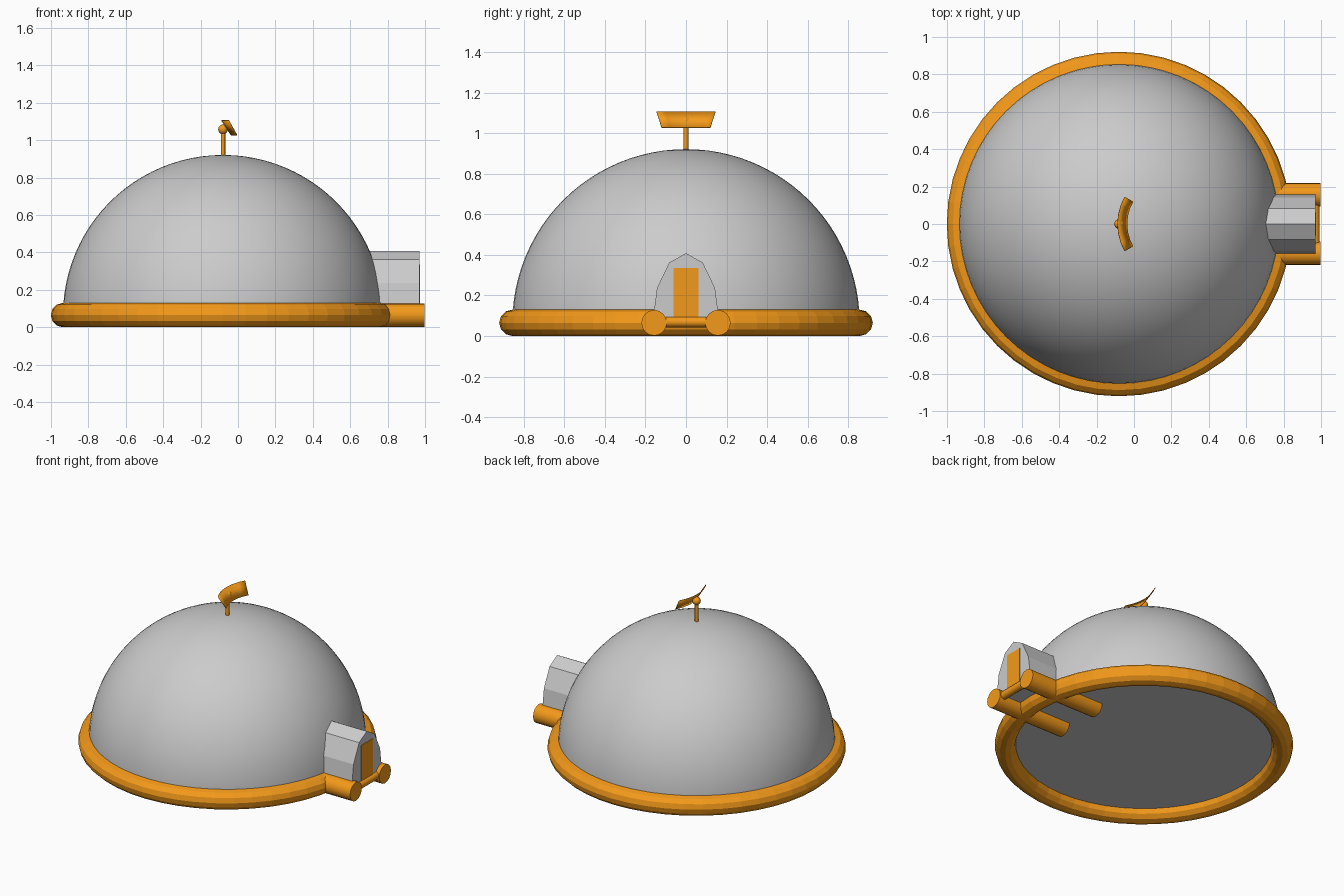
import bpy, bmesh, math
from mathutils import Vector

if "Cube" in bpy.data.objects:
    bpy.data.objects.remove(bpy.data.objects["Cube"])

CX = -0.08     # dome centre in x
R = 0.856      # dome and ring radius
T = 0.065      # ring tube radius, also the floor height

orange = bpy.data.materials.new("orange")
orange.diffuse_color = (0.9, 0.32, 0.01, 1)
orange.use_nodes = True
orange.node_tree.nodes["Principled BSDF"].inputs["Base Color"].default_value = orange.diffuse_color


def finish(obj, name, coloured=True, smooth=False):
    obj.name = name
    if coloured:
        obj.data.materials.append(orange)
    if smooth:
        bpy.ops.object.select_all(action='DESELECT')
        obj.select_set(True)
        bpy.context.view_layer.objects.active = obj
        bpy.ops.object.shade_smooth_by_angle(angle=math.radians(35))
    return obj


def rod(name, a, b, r, sides=16):
    a, b = Vector(a), Vector(b)
    bpy.ops.mesh.primitive_cylinder_add(vertices=sides, radius=r, depth=(b - a).length,
                                        location=(a + b) / 2)
    o = bpy.context.object
    o.rotation_euler = (b - a).to_track_quat('Z', 'Y').to_euler()
    return finish(o, name, smooth=True)


def mesh_object(name, bm, **kw):
    bmesh.ops.recalc_face_normals(bm, faces=bm.faces)
    me = bpy.data.meshes.new(name)
    bm.to_mesh(me)
    bm.free()
    o = bpy.data.objects.new(name, me)
    bpy.context.collection.objects.link(o)
    return finish(o, name, **kw)


# dome: half sphere with a flat floor
bm = bmesh.new()
bmesh.ops.create_uvsphere(bm, u_segments=64, v_segments=48, radius=R)
bmesh.ops.bisect_plane(bm, geom=bm.verts[:] + bm.edges[:] + bm.faces[:], dist=1e-5,
                       plane_co=(0, 0, 0), plane_no=(0, 0, 1), clear_inner=True)
bmesh.ops.holes_fill(bm, edges=[e for e in bm.edges if e.is_boundary], sides=0)
bmesh.ops.translate(bm, verts=bm.verts, vec=(CX, 0, T))
mesh_object("dome", bm, coloured=False, smooth=True)

# inflated base ring
bpy.ops.mesh.primitive_torus_add(major_radius=R, minor_radius=T, major_segments=48,
                                 minor_segments=12, location=(CX, 0, T))
finish(bpy.context.object, "base_ring")

# arched entrance: half ellipse pushed out along x
bm = bmesh.new()
arch = [bm.verts.new((0.62, 0.165 * math.cos(i * math.pi / 6),
                      T + 0.343 * math.sin(i * math.pi / 6))) for i in range(7)]
face = bm.faces.new(arch)
ext = bmesh.ops.extrude_face_region(bm, geom=[face], use_keep_orig=True)
bmesh.ops.translate(bm, verts=[v for v in ext["geom"] if isinstance(v, bmesh.types.BMVert)],
                    vec=(0.35, 0, 0))
mesh_object("entrance", bm, coloured=False)

# door panel
bpy.ops.mesh.primitive_cube_add(size=1, location=(0.966, 0, 0.2))
bpy.context.object.scale = (0.014, 0.122, 0.27)
finish(bpy.context.object, "door")

# entrance side tubes and threshold bar
for side, label in ((-1, "front"), (1, "back")):
    rod("entrance_tube_" + label, (0.44, side * 0.157, T), (0.998, side * 0.157, T), 0.063)
rod("threshold_bar", (0.967, -0.157, 0.069), (0.967, 0.157, 0.069), 0.026)

# mast with ball joint
rod("mast", (CX, 0, 0.85), (CX, 0, 1.058), 0.012, 12)
bpy.ops.mesh.primitive_uv_sphere_add(segments=16, ring_count=10, radius=0.026,
                                     location=(CX, 0, 1.058))
finish(bpy.context.object, "mast_ball", smooth=True)

# antenna dish: 60 degree slice of a thin cone
bm = bmesh.new()
rows = []
for r, z in ((0.29, 1.107), (0.239, 1.028)):
    rows.append([bm.verts.new((0.203 - r * math.cos(a), r * math.sin(a), z))
                 for a in (math.radians(-30 + 10 * i) for i in range(7))])
for i in range(6):
    bm.faces.new((rows[0][i], rows[0][i + 1], rows[1][i + 1], rows[1][i]))
dish = mesh_object("antenna_dish", bm, smooth=True)
thick = dish.modifiers.new("thickness", 'SOLIDIFY')
thick.thickness = 0.003
